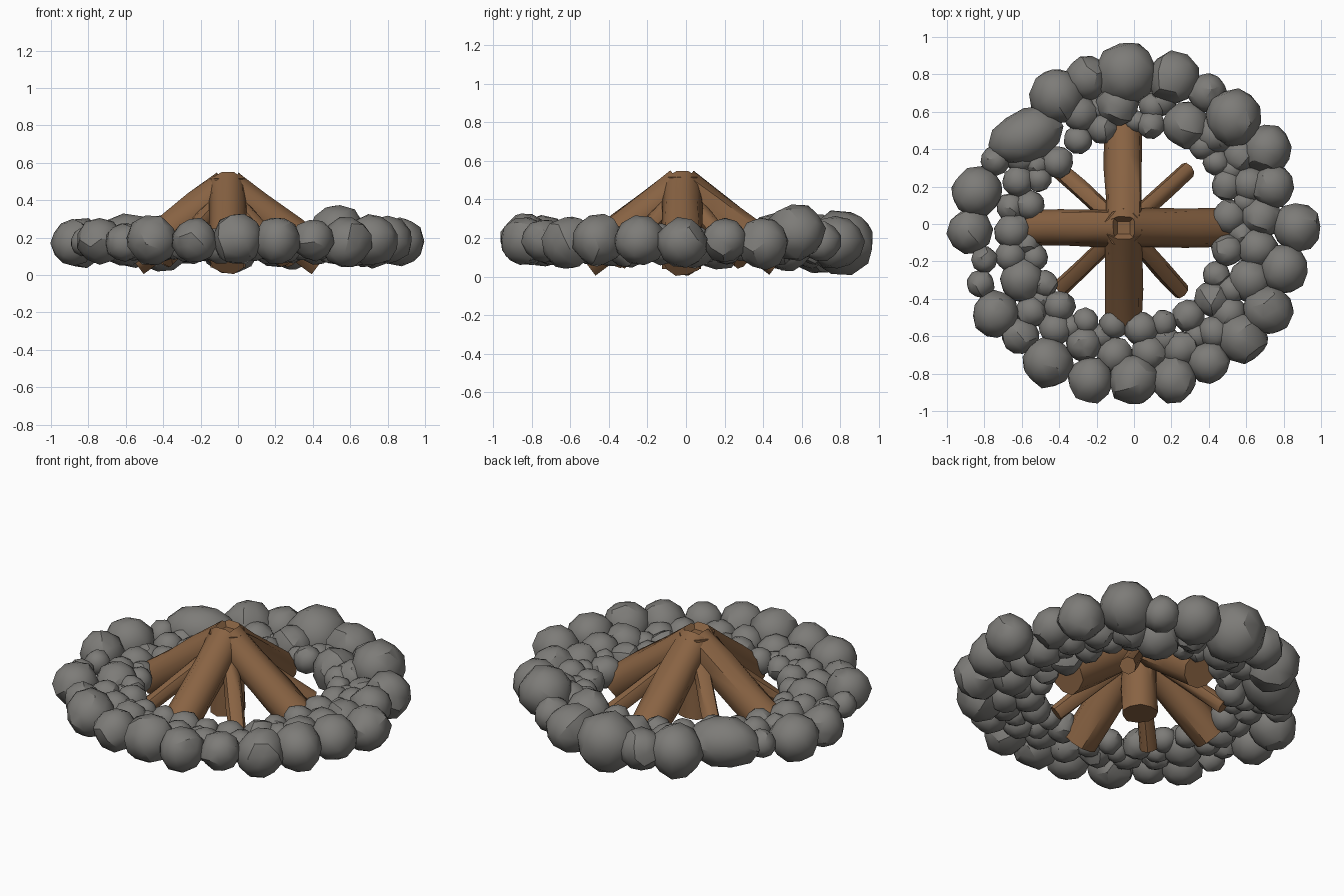
import bpy, bmesh, math, random
from mathutils import Vector, Matrix

if "Cube" in bpy.data.objects:
    bpy.data.objects.remove(bpy.data.objects["Cube"])

random.seed(4)


def material(name, rgb):
    m = bpy.data.materials.new(name)
    m.diffuse_color = (*rgb, 1)
    m.use_nodes = True
    m.node_tree.nodes["Principled BSDF"].inputs["Base Color"].default_value = m.diffuse_color
    return m


STONE = material("stone grey", (0.205, 0.2, 0.188))
WOOD = material("wood brown", (0.25, 0.125, 0.056))


def finish(bm, name, mat, angle):
    bmesh.ops.recalc_face_normals(bm, faces=bm.faces)
    me = bpy.data.meshes.new(name)
    bm.to_mesh(me)
    bm.free()
    me.materials.append(mat)
    ob = bpy.data.objects.new(name, me)
    bpy.context.collection.objects.link(ob)
    bpy.ops.object.select_all(action='DESELECT')
    ob.select_set(True)
    bpy.context.view_layer.objects.active = ob
    bpy.ops.object.shade_smooth_by_angle(angle=math.radians(angle))
    return ob


def add_stone(bm, x, y, z, r, stretch=1.0, turn=None):
    """Lumpy low-poly boulder."""
    if turn is None:
        turn = random.uniform(0, 6.28)
    verts = bmesh.ops.create_icosphere(bm, subdivisions=2, radius=1)["verts"]
    rot = Matrix.Rotation(turn, 3, 'Z')
    tilt = Matrix.Rotation(random.uniform(0, 3), 3, 'X')
    for v in verts:
        p = tilt @ v.co * random.uniform(0.95, 1.06) * r
        p.x *= stretch
        v.co = rot @ p + Vector((x, y, z))


def stone_ring(name, stones, z, grow=1.0):
    bm = bmesh.new()
    for x, y, r in stones:
        add_stone(bm, x, y, z + random.uniform(-0.01, 0.01), r * grow)
    finish(bm, name, STONE, 30)


# Outer ring of large stones (x, y, radius)
stone_ring("outer_stones", [
    (-.04, .805, .168), (.21, .78, .14), (.39, .70, .105), (.71, .40, .13),
    (.74, .20, .115), (.87, -.02, .13), (.80, -.24, .13), (.72, -.46, .135),
    (.58, -.61, .135), (.40, -.74, .11), (.21, -.835, .125), (0, -.835, .135),
    (-.23, -.835, .122), (-.46, -.74, .135), (-.61, -.60, .10), (-.74, -.48, .125),
    (-.82, -.32, .075), (-.80, -.19, .07), (-.88, -.04, .12), (-.84, .17, .135),
    (-.74, .34, .08), (-.41, .68, .15), (-.25, .78, .12)], 0.18, 1.01)

# Two special stones: a raised one and a long one
bm = bmesh.new()
add_stone(bm, .53, .57, .23, .152)
add_stone(bm, -.58, .47, .185, .142, 1.45, math.radians(25))
finish(bm, "large_back_stones", STONE, 30)

# Middle row of stones
stone_ring("middle_stones", [
    (-.09, .64, .11), (-.29, .59, .09), (-.61, .35, .07), (-.62, .23, .08),
    (-.66, .09, .07), (-.65, -.04, .09), (-.66, -.17, .08), (-.60, -.30, .108),
    (-.55, -.47, .08), (-.42, -.56, .085), (-.27, -.64, .09), (-.10, -.70, .09),
    (.08, -.69, .09), (.25, -.67, .09), (.43, -.58, .085), (.51, -.48, .09),
    (.62, -.30, .11), (.66, -.13, .10), (.68, .04, .105), (.62, .21, .09),
    (.57, .37, .09), (.43, .48, .10), (.28, .53, .12), (.10, .63, .07)], 0.16, 1.08)

# Inner row of small stones
stone_ring("inner_stones", [
    (-.30, .45, .075), (-.17, .51, .08), (-.41, .33, .085), (-.51, .24, .068),
    (-.56, .10, .08), (-.53, -.18, .07), (-.48, -.32, .072), (-.40, -.44, .085),
    (-.26, -.52, .07), (-.11, -.54, .075), (.04, -.56, .09), (.16, -.53, .068),
    (.29, -.49, .085), (.42, -.40, .095), (.44, -.27, .07), (.50, -.14, .085),
    (.51, .04, .09), (.50, .21, .085), (.44, .33, .07), (.37, .42, .075),
    (.09, .53, .075)], 0.16, 1.04)

# Small stones filling the gaps between the rows
stone_ring("filler_stones", [
    (.15, .66, .08), (.01, .55, .06), (-.19, .62, .07), (-.57, -.10, .07),
    (-.50, -.40, .07), (-.18, -.60, .07), (.17, -.62, .075), (.34, -.60, .07),
    (.52, -.35, .08), (.58, -.05, .07), (.60, .12, .07), (.52, .29, .07),
    (-.52, .32, .07), (-.34, -.55, .07)], 0.15)


def log(name, angle, top, bottom, r, sides):
    """Leaning log; top and bottom are (distance from centre, height)."""
    out = Vector((math.cos(angle), math.sin(angle), 0))
    centre = Vector((-.055, -.02, 0))
    a = centre + out * top[0] + Vector((0, 0, top[1]))
    b = centre + out * bottom[0] + Vector((0, 0, bottom[1]))
    axis = (b - a).normalized()
    side = Vector((-out.y, out.x, 0))
    up = side.cross(axis)
    bm = bmesh.new()
    rings = []
    for t in (0, .3, .65, 1):
        ring = []
        for i in range(sides):
            f = 2 * math.pi * i / sides
            rr = r * random.uniform(.92, 1.07)
            p = a.lerp(b, t) + (side * math.cos(f) + up * math.sin(f)) * rr
            p.z = max(p.z, 0)
            ring.append(bm.verts.new(p))
        rings.append(ring)
    for p, q in zip(rings, rings[1:]):
        for i in range(sides):
            j = (i + 1) % sides
            bm.faces.new((p[i], p[j], q[j], q[i]))
    bm.faces.new(rings[0])
    bm.faces.new(rings[-1])
    finish(bm, name, WOOD, 45)


# Four thick logs leaning together, with thin sticks between them
for i, n in enumerate(("right", "back", "left", "front")):
    log(n + "_log", i * math.pi / 2, (.0, .47), (.51, .085), .102, 10)
    log(n + "_stick", (i + .5) * math.pi / 2 + (-.05, .05, -.02, -.05)[i],
        (.04, .41), (.46, .08), .047, 8)

# Upright log in the middle
log("centre_log", 0, (0, .515), (0, .04), .10, 10)
